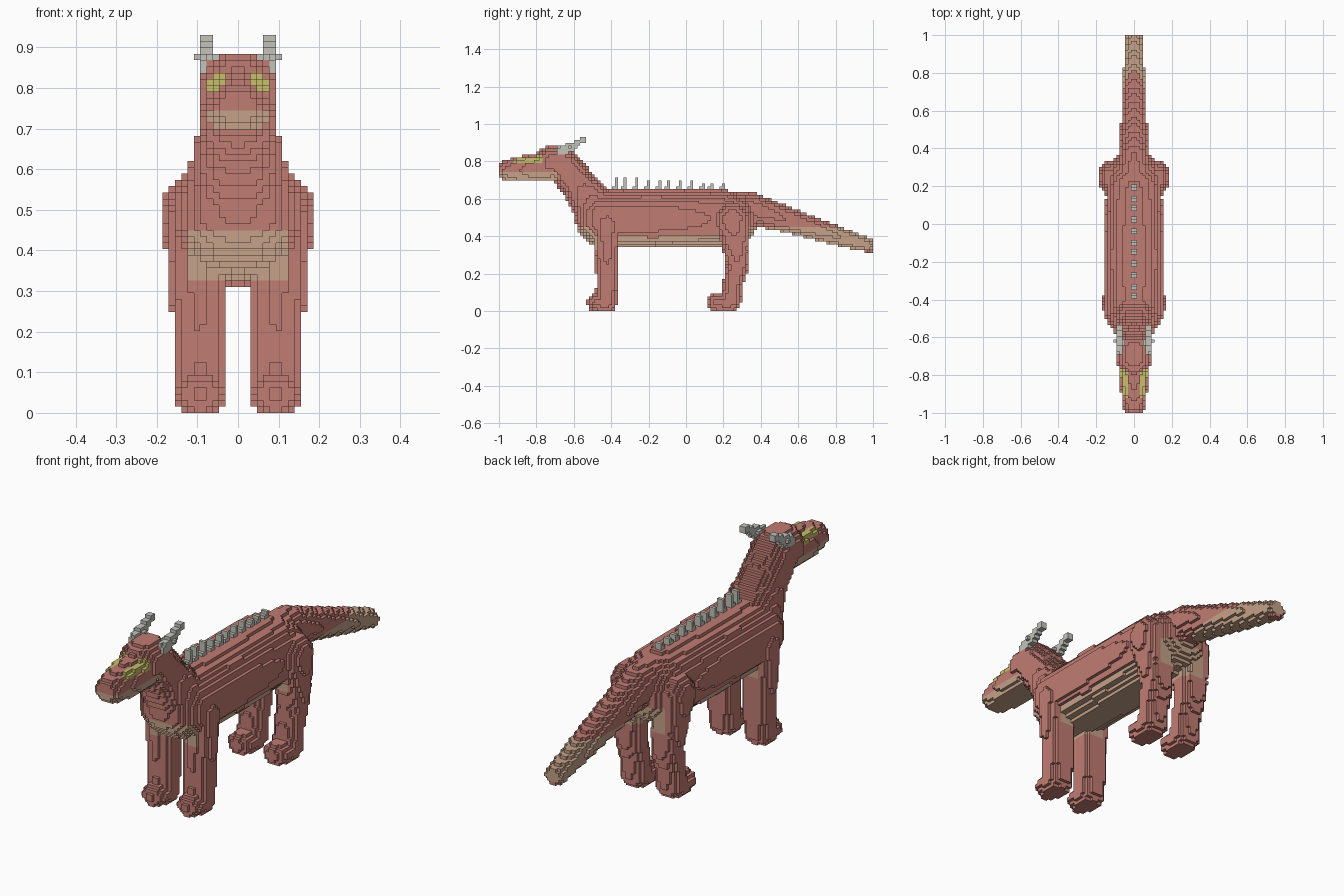
import bpy
import math

if "Cube" in bpy.data.objects:
    bpy.data.objects.remove(bpy.data.objects["Cube"])

LENGTH = 129              # blocks from nose to tail tip
S = 2 / LENGTH            # block size
HIDE, BELLY, BONE, EYE = range(4)


def material(name, rgb):
    m = bpy.data.materials.new(name)
    m.use_nodes = True
    m.diffuse_color = (*rgb, 1)
    m.node_tree.nodes["Principled BSDF"].inputs["Base Color"].default_value = (*rgb, 1)
    return m


MATS = [material("red hide", (0.53, 0.20, 0.17)),
        material("tan belly", (0.56, 0.36, 0.25)),
        material("grey bone", (0.55, 0.55, 0.50)),
        material("yellow eye", (0.58, 0.52, 0.15))]

owner = {}                # block -> (part name, colour)


def hide_colour(x, y, z):
    """Tan underside band, red elsewhere."""
    return BELLY if abs(x) < 8 * S and 21 * S < z < 29 * S else HIDE


def head_colour(x, y, z):
    """Tan jaw and yellow eye stripes."""
    if z < 48 * S and y < -0.69:
        return BELLY
    if -0.92 < y < -0.77 and math.hypot(abs(x) - 0.054, z - 0.814) < 0.024:
        return EYE
    return HIDE


def bone_colour(x, y, z):
    return BONE


def neck_colour(x, y, z):
    return head_colour(x, y, z) if z > 0.69 else hide_colour(x, y, z)


def claim(name, cell, colour):
    i, j, k = cell
    if 0 <= j < LENGTH and k >= 0 and cell not in owner:
        owner[cell] = (name, colour((i + 0.5) * S, (j + 0.5) * S - 1, (k + 0.5) * S))


def loft(name, stations, colour=hide_colour, power=2.0, floor=0.0):
    """Fill blocks inside a tube through stations (x, y, z, half width, half depth)."""
    for a, b in zip(stations, stations[1:]):
        r = max(a[4], b[4])
        w = max(a[3], b[3])
        lo = [min(a[n], b[n]) - (w if n == 0 else r) for n in range(3)]
        hi = [max(a[n], b[n]) + (w if n == 0 else r) for n in range(3)]
        dy, dz = b[1] - a[1], b[2] - a[2]
        span = dy * dy + dz * dz
        for i in range(math.floor(lo[0] / S), math.ceil(hi[0] / S)):
            for j in range(math.floor((lo[1] + 1) / S), math.ceil((hi[1] + 1) / S)):
                for k in range(math.floor(max(lo[2], floor) / S + 0.5), math.ceil(hi[2] / S)):
                    x, y, z = (i + 0.5) * S, (j + 0.5) * S - 1, (k + 0.5) * S
                    t = ((y - a[1]) * dy + (z - a[2]) * dz) / span
                    t = min(1, max(0, t))
                    cx, cy, cz, rx, rd = (p + (q - p) * t for p, q in zip(a, b))
                    d = math.hypot(y - cy, z - cz)
                    if (abs(x - cx) / rx) ** power + (d / rd) ** power < 1:
                        claim(name, (i, j, k), colour)


def pair(name, stations, colour=hide_colour, **kw):
    """Left part and its mirror image."""
    loft("left_" + name, stations, colour, **kw)
    loft("right_" + name, [(-s[0], *s[1:]) for s in stations], colour, **kw)


# Trunk, neck and head
loft("body", [(0, -0.44, 0.495, 0.158, 0.152), (0, -0.15, 0.495, 0.157, 0.156),
              (0, 0.2, 0.49, 0.145, 0.156), (0, 0.24, 0.485, 0.145, 0.14)], power=2.4)
loft("neck", [(0, -0.46, 0.52, 0.14, 0.13), (0, -0.57, 0.67, 0.1, 0.097),
              (0, -0.655, 0.775, 0.098, 0.092)], neck_colour, power=2.3)
loft("head", [(0, -0.72, 0.795, 0.092, 0.088), (0, -0.67, 0.8, 0.095, 0.088)],
     head_colour, power=2.2, floor=0.7)
loft("snout", [(0, -0.75, 0.76, 0.085, 0.078), (0, -0.88, 0.755, 0.07, 0.074),
               (0, -0.955, 0.75, 0.058, 0.056)], head_colour, power=2.5, floor=0.7)

# Tail
loft("tail", [(0, 0.22, 0.54, 0.11, 0.1), (0, 0.36, 0.545, 0.078, 0.085),
              (0, 0.53, 0.49, 0.07, 0.07), (0, 0.8, 0.405, 0.056, 0.052),
              (0, 0.975, 0.35, 0.045, 0.038)])

# Legs and feet
pair("front_leg", [(0.1, -0.42, 0.47, 0.072, 0.062), (0.098, -0.42, 0.3, 0.068, 0.062),
                   (0.093, -0.42, 0.15, 0.063, 0.06), (0.093, -0.425, 0.05, 0.062, 0.058)], power=2.3)
pair("front_foot", [(0.093, -0.43, 0.045, 0.062, 0.052), (0.093, -0.48, 0.045, 0.058, 0.05)])
pair("hind_leg", [(0.115, 0.245, 0.49, 0.073, 0.09), (0.1, 0.27, 0.32, 0.07, 0.07),
                  (0.095, 0.275, 0.24, 0.064, 0.058), (0.093, 0.25, 0.14, 0.06, 0.054),
                  (0.093, 0.24, 0.05, 0.06, 0.055)], power=2.3)
pair("hind_foot", [(0.093, 0.23, 0.045, 0.062, 0.052), (0.093, 0.165, 0.045, 0.058, 0.05)])

# Horns sweeping up and back
pair("horn", [(0.074, -0.665, 0.85, 0.026, 0.034), (0.077, -0.62, 0.875, 0.024, 0.024),
              (0.077, -0.545, 0.92, 0.018, 0.014)], bone_colour)

# Back spines, shrinking toward the tail
TOP = max(k for (i, j, k), (part, c) in owner.items() if part == "body") + 1
for n in range(11):
    j0 = round((0.6 + n * 0.058) / S)
    height = 4 if n < 3 else 3 if n < 8 else 2
    for i in (-1, 0):
        for k in range(TOP - 1, TOP + height):
            claim("back_spines", (i, j0 + 1, k), bone_colour)
        for k in (TOP - 1, TOP):
            claim("back_spines", (i, j0, k), bone_colour)

# Keep only the outer block faces and make one mesh per part
parts = {}
for cell, (name, colour) in owner.items():
    verts, faces, colours = parts.setdefault(name, ({}, [], []))
    for axis in range(3):
        u, v = (axis + 1) % 3, (axis + 2) % 3
        for side in (0, 1):
            near = list(cell)
            near[axis] += 2 * side - 1
            if tuple(near) in owner:
                continue
            quad = []
            for du, dv in ((0, 0), (1, 0), (1, 1), (0, 1)):
                p = list(cell)
                p[axis] += side
                p[u] += du
                p[v] += dv
                quad.append(verts.setdefault(tuple(p), len(verts)))
            faces.append(quad if side else quad[::-1])
            colours.append(colour)

for name, (verts, faces, colours) in parts.items():
    mesh = bpy.data.meshes.new(name)
    mesh.from_pydata([(i * S, j * S - 1, k * S) for i, j, k in verts], [], faces)
    used = sorted(set(colours))
    for c in used:
        mesh.materials.append(MATS[c])
    for face, c in zip(mesh.polygons, colours):
        face.material_index = used.index(c)
    bpy.context.collection.objects.link(bpy.data.objects.new(name, mesh))
